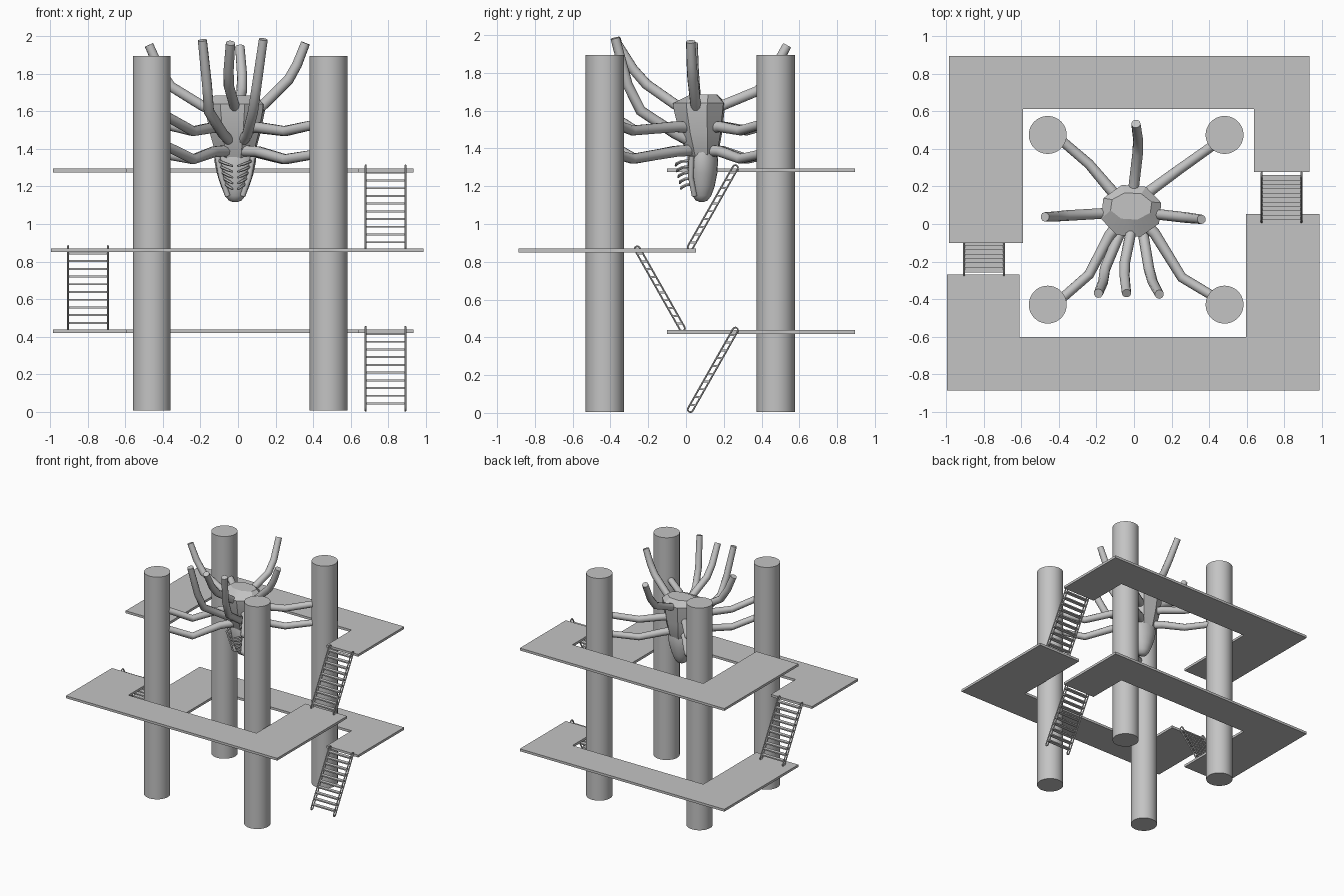
import bpy, bmesh, math
from mathutils import Vector

if "Cube" in bpy.data.objects:
    bpy.data.objects.remove(bpy.data.objects["Cube"])

grey = bpy.data.materials.new("stone grey")
grey.diffuse_color = (0.55, 0.55, 0.55, 1)
grey.use_nodes = True
grey.node_tree.nodes["Principled BSDF"].inputs["Base Color"].default_value = grey.diffuse_color


def finish(ob, angle=None):
    ob.data.materials.append(grey)
    if angle:
        bpy.ops.object.select_all(action='DESELECT')
        ob.select_set(True)
        bpy.context.view_layer.objects.active = ob
        bpy.ops.object.shade_smooth_by_angle(angle=math.radians(angle))
    return ob


def mesh_object(name, bm, angle=None):
    bmesh.ops.recalc_face_normals(bm, faces=bm.faces)
    me = bpy.data.meshes.new(name)
    bm.to_mesh(me)
    bm.free()
    ob = bpy.data.objects.new(name, me)
    bpy.context.collection.objects.link(ob)
    return finish(ob, angle)


def tube(name, paths, r, res=2, cyclic=False, taper=None):
    cu = bpy.data.curves.new(name, 'CURVE')
    cu.dimensions = '3D'
    cu.bevel_depth = r
    cu.bevel_resolution = res
    cu.use_fill_caps = True
    for pts in paths:
        sp = cu.splines.new('POLY')
        sp.points.add(len(pts) - 1)
        sp.use_cyclic_u = cyclic
        for i, (p, c) in enumerate(zip(sp.points, pts)):
            p.co = (*c, 1)
            p.radius = taper[min(i, len(taper) - 1)] if taper else 1
    ob = bpy.data.objects.new(name, cu)
    bpy.context.collection.objects.link(ob)
    bpy.ops.object.select_all(action='DESELECT')
    ob.select_set(True)
    bpy.context.view_layer.objects.active = ob
    bpy.ops.object.convert(target='MESH')
    return finish(bpy.context.object, 50)


def slab(name, outline, z, thick=0.02):
    bm = bmesh.new()
    f = bm.faces.new([bm.verts.new((x, y, z)) for x, y in outline])
    ext = bmesh.ops.extrude_face_region(bm, geom=[f])
    vs = [g for g in ext['geom'] if isinstance(g, bmesh.types.BMVert)]
    bmesh.ops.translate(bm, verts=vs, vec=(0, 0, thick))
    return mesh_object(name, bm)


def loft(name, rings, sides, angle, phase=0.0):
    # rings: z, centre y, half width x, half depth y
    bm = bmesh.new()
    loops = []
    for z, cy, rx, ry in rings:
        loops.append([bm.verts.new((-0.015 + rx * math.cos(phase + 2 * math.pi * i / sides),
                                    cy + ry * math.sin(phase + 2 * math.pi * i / sides), z))
                      for i in range(sides)])
    for a, b in zip(loops, loops[1:]):
        for i in range(sides):
            j = (i + 1) % sides
            bm.faces.new((a[i], a[j], b[j], b[i]))
    bm.faces.new(loops[0])
    bm.faces.new(loops[-1])
    return mesh_object(name, bm, angle)


# four round pillars
for i, (x, y) in enumerate([(-0.46, -0.43), (0.483, -0.43), (-0.46, 0.475), (0.483, 0.475)]):
    bpy.ops.mesh.primitive_cylinder_add(vertices=48, radius=0.101, depth=1.89, location=(x, y, 0.95))
    bpy.context.object.name = f"pillar_{i + 1}"
    finish(bpy.context.object, 40)

# U-shaped walkways
back_u = [(-0.987, -0.10), (-0.592, -0.10), (-0.592, 0.612), (0.64, 0.612),
          (0.64, 0.277), (0.937, 0.277), (0.937, 0.895), (-0.987, 0.895)]
front_u = [(-0.997, -0.888), (0.99, -0.888), (0.99, 0.053), (0.596, 0.053),
           (0.596, -0.602), (-0.61, -0.602), (-0.61, -0.27), (-0.997, -0.27)]
slab("lower_walkway", back_u, 0.418)
slab("middle_walkway", front_u, 0.85)
slab("upper_walkway", back_u, 1.275)


# ladders: looped side rails with flat treads
def ladder(name, cx, y0, z0, sign):
    a, b = Vector((0, y0, z0 + 0.018)), Vector((0, y0 + sign * 0.238, z0 + 0.438))
    d = (b - a).normalized()
    n = Vector((0, -d.z, d.y))
    rails = []
    for s in (-1, 1):
        side = Vector((cx + s * 0.106, 0, 0))
        arc = []
        for c, start in ((b, 0), (a, math.pi)):
            for k in range(7):
                t = start + math.pi * k / 6
                arc.append(side + c + 0.014 * (n * math.cos(t) + d * math.sin(t)))
        rails.append(arc)
    tube(name + "_rails", rails, 0.0055, 1, cyclic=True)
    bm = bmesh.new()
    for k in range(10):
        c = a.lerp(b, (k + 0.6) / 10.2)
        v = bmesh.ops.create_cube(bm, size=1)['verts']
        bmesh.ops.scale(bm, vec=(0.212, 0.03, 0.010), verts=v)
        bmesh.ops.translate(bm, vec=(cx, c.y, c.z), verts=v)
    mesh_object(name + "_treads", bm)


ladder("lower_ladder", 0.787, 0.023, 0.0, 1)
ladder("middle_ladder", -0.80, -0.02, 0.43, -1)
ladder("upper_ladder", 0.787, 0.023, 0.86, 1)

# hanging creature: faceted body and rounded lower head
loft("creature_body", [(1.685, 0.095, 0.115, 0.075), (1.64, 0.07, 0.168, 0.145),
                       (1.60, 0.07, 0.165, 0.14), (1.48, 0.078, 0.14, 0.118),
                       (1.36, 0.088, 0.105, 0.085), (1.30, 0.09, 0.06, 0.05)], 8, 20, 0.3)
loft("creature_head", [(1.40, 0.09, 0.10, 0.07), (1.34, 0.088, 0.112, 0.082),
                       (1.27, 0.088, 0.098, 0.078), (1.20, 0.086, 0.075, 0.066),
                       (1.15, 0.084, 0.054, 0.05), (1.125, 0.083, 0.034, 0.032),
                       (1.117, 0.083, 0.012, 0.012)], 20, 60)

# rib-like teeth on the front of the head
teeth = []
for k in range(5):
    z, w, y = 1.325 - 0.031 * k, 0.088 - 0.009 * k, -0.05 + 0.007 * k
    for s in (-1, 1):
        teeth.append([(-0.015 + s * w, 0.06, z + 0.015), (-0.015 + s * w * 0.85, y + 0.025, z + 0.006),
                      (-0.015 + s * w * 0.5, y, z - 0.006), (-0.015 + s * 0.012, y - 0.005, z - 0.016)])
tube("creature_teeth", teeth, 0.0085, 1, taper=[1, 1, 1, 0.6])
tube("creature_jaw_frame", [[(-0.015 + s * 0.095, 0.03, 1.36), (-0.015 + s * 0.075, 0.025, 1.25),
                             (-0.015 + s * 0.04, 0.045, 1.15)] for s in (-1, 1)], 0.015, 2)

# clinging legs: two to each pillar
corners = {"front_left": [(-0.06, 0.03), (-0.13, -0.06), (-0.24, -0.27), (-0.40, -0.41)],
           "front_right": [(0.03, 0.03), (0.11, -0.05), (0.255, -0.285), (0.43, -0.39)],
           "back_left": [(-0.06, 0.11), (-0.13, 0.19), (-0.24, 0.32), (-0.41, 0.465)],
           "back_right": [(0.03, 0.11), (0.09, 0.18), (0.24, 0.29), (0.43, 0.425)]}
for key, xy in corners.items():
    lift = 0.05 if key == "front_left" else 0.0
    for lvl, zs in (("upper", (1.51, 1.515, 1.495, 1.535 + lift)),
                    ("lower", (1.39, 1.385, 1.345, 1.375 + lift))):
        tube(f"{key}_{lvl}_leg", [[(x, y, z) for (x, y), z in zip(xy, zs)]], 0.027, 3,
             taper=[1.15, 1.1, 1, 0.95])

# raised legs
raised = {
    "raised_left_leg": [(-0.08, 0.06, 1.58), (-0.19, 0.055, 1.63), (-0.36, 0.045, 1.735), (-0.42, 0.04, 1.83), (-0.475, 0.038, 1.955)],
    "raised_right_leg": [(0.07, 0.06, 1.58), (0.14, 0.05, 1.64), (0.27, 0.035, 1.77), (0.315, 0.03, 1.85), (0.36, 0.025, 1.965)],
    "raised_back_leg": [(-0.01, 0.12, 1.60), (0.0, 0.21, 1.635), (0.02, 0.38, 1.705), (0.022, 0.45, 1.79), (0.01, 0.535, 1.945)],
    "raised_centre_leg": [(-0.015, 0.0, 1.60), (-0.02, -0.06, 1.635), (-0.05, -0.21, 1.74), (-0.05, -0.28, 1.82), (-0.04, -0.37, 1.965)],
    "raised_front_left_leg": [(-0.05, 0.0, 1.45), (-0.08, -0.06, 1.48), (-0.155, -0.24, 1.60), (-0.165, -0.31, 1.74), (-0.19, -0.37, 1.98)],
    "raised_front_right_leg": [(0.03, 0.0, 1.45), (0.05, -0.06, 1.48), (0.08, -0.24, 1.60), (0.10, -0.31, 1.74), (0.135, -0.375, 1.985)],
}
for name, pts in raised.items():
    tube(name, [pts], 0.027, 3, taper=[1.1, 1.05, 1.05, 1, 0.92])
